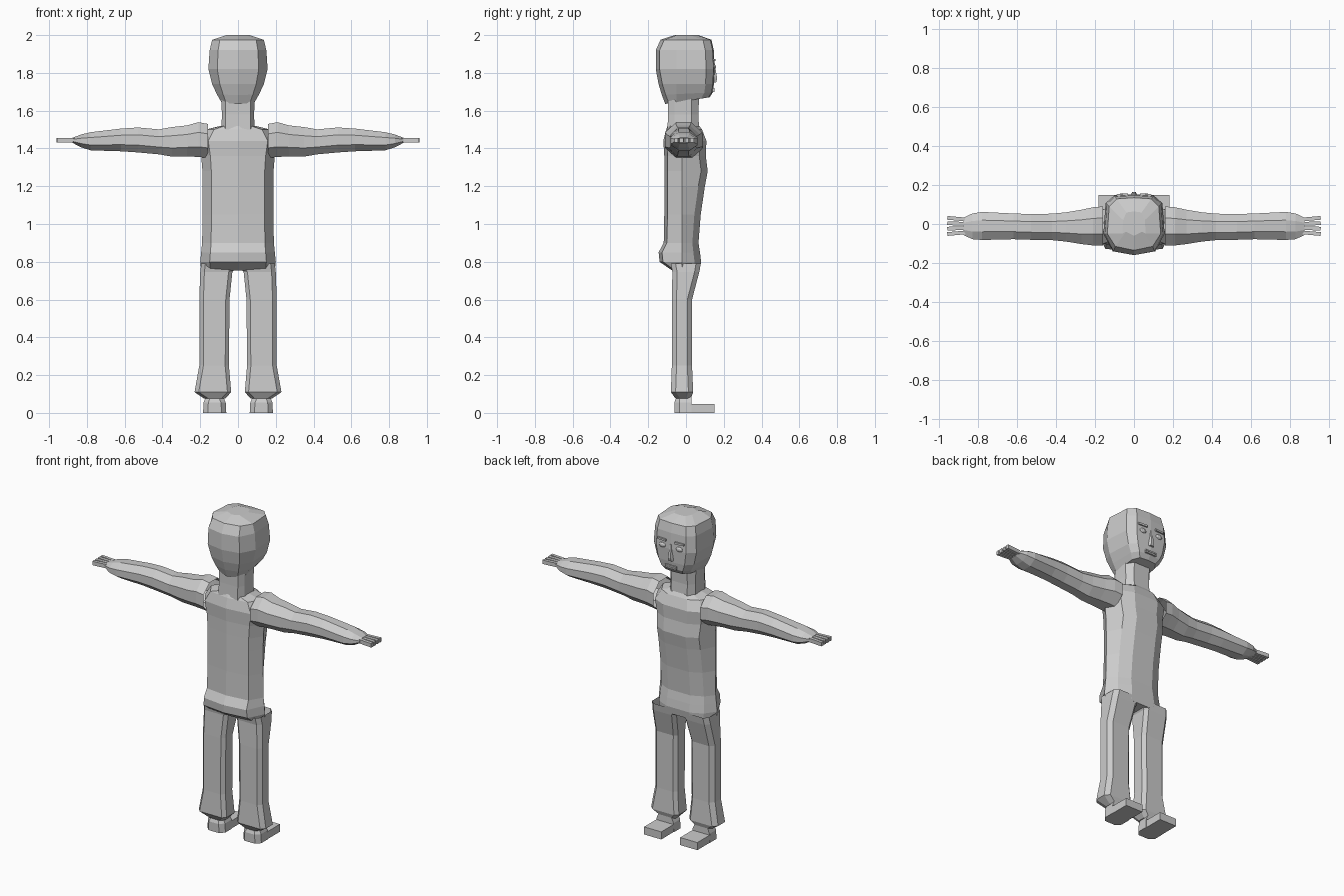
import bpy, bmesh
from math import pi, cos, sin
from mathutils import Matrix

if "Cube" in bpy.data.objects:
    bpy.data.objects.remove(bpy.data.objects["Cube"])


def finish(bm, name, mirror=False):
    bmesh.ops.recalc_face_normals(bm, faces=bm.faces)
    me = bpy.data.meshes.new(name)
    bm.to_mesh(me)
    bm.free()
    ob = bpy.data.objects.new(name, me)
    bpy.context.collection.objects.link(ob)
    if mirror:
        ob.modifiers.new("mirror", 'MIRROR').use_mirror_merge = False
    return ob


def loft(name, rings, caps=(True, True), mirror=False):
    bm = bmesh.new()
    vs = [[bm.verts.new(p) for p in r] for r in rings]
    n = len(vs[0])
    for a, b in zip(vs, vs[1:]):
        for i in range(n):
            j = (i + 1) % n
            bm.faces.new((a[i], a[j], b[j], b[i]))
    for use, r in zip(caps, (vs[0], vs[-1])):
        if use:
            bm.faces.new(r)
    return finish(bm, name, mirror)


def sym(half, z, tilt=0):
    # half outline runs from the back centre to the face-side centre
    pts = half + [(-x, y) for x, y in half[-2:0:-1]]
    return [(x, y, z + tilt * y) for x, y in pts]


def box(bm, c, s, rot=0):
    bmesh.ops.create_cube(bm, size=1, matrix=Matrix.Translation(c)
                          @ Matrix.Rotation(rot, 4, 'Z') @ Matrix.Diagonal((*s, 1)))


# Torso: z, half width, back y, front y
torso = [(.755, .195, -.075, .072), (.80, .20, -.14, .08), (.85, .195, -.145, .074),
         (.90, .19, -.118, .066), (1.05, .187, -.115, .078), (1.2, .187, -.115, .10),
         (1.28, .188, -.115, .115), (1.36, .195, -.115, .105), (1.44, .21, -.12, .108),
         (1.50, .17, -.105, .085), (1.52, .09, -.098, .07)]
rings = []
for z, w, yb, yf in torso:
    k = min(1, (yf - yb) / .2)
    rings.append(sym([(0, yb), (.75 * w, yb + .018 * k), (w, -.02),
                      (.77 * w, yf - .035 * k), (.4 * w, yf), (0, yf)], z))
loft("torso", rings, (True, False))

# Neck
loft("neck", [sym([(0, yb), (.065, yb), (w, yb + .035), (w, .03), (.055, yf), (0, yf)], z)
              for z, w, yb, yf in [(1.50, .088, -.098, .07), (1.58, .085, -.095, .065),
                                   (1.68, .09, -.095, .07)]], (False, False))

# Head: z, half width, back y, face y, tilt
head = [(1.652, .088, -.11, .125, .15), (1.69, .112, -.128, .142, .05),
        (1.74, .137, -.145, .148, 0), (1.82, .157, -.16, .152, 0),
        (1.92, .15, -.16, .147, 0), (1.975, .137, -.135, .135, 0), (2.0, .06, -.06, .065, 0)]
loft("head", [sym([(0, yb), (.7 * w, yb + .02), (w, -.05), (.93 * w, yf - .045),
                   (.65 * w, yf - .006), (0, yf)], z, t) for z, w, yb, yf, t in head])

# Arms: x, y centre, z centre, y radius, z radius
arm = [(.16, -.01, 1.44, .10, .09), (.21, -.012, 1.447, .098, .092), (.27, -.015, 1.44, .088, .082),
       (.35, -.015, 1.435, .075, .078), (.42, -.015, 1.435, .068, .066),
       (.53, -.015, 1.445, .066, .066), (.62, -.012, 1.445, .066, .06),
       (.78, -.01, 1.438, .072, .048), (.83, -.012, 1.44, .066, .034), (.875, -.012, 1.443, .045, .014)]
loft("arm", [[(x, yc + ry * cos(a), zc + rz * sin(a))
              for a in [pi / 8 + i * pi / 4 for i in range(8)]]
             for x, yc, zc, r1, r2 in arm for ry, rz in [(r1 / .924, r2 / .924)]],
     (False, True), True)

# Fingers
bm = bmesh.new()
for i in range(4):
    t = i - 1.5
    box(bm, (.913, -.01 + t * .025, 1.443), (.092, .019, .024), t * .06)
finish(bm, "fingers", True)

# Trouser legs: z, inner x, outer x, back y, front y
leg = [(.79, .0, .195, -.08, .078), (.745, .03, .2, -.072, .07), (.60, .045, .205, -.075, .032),
       (.25, .048, .205, -.075, .032), (.11, .036, .23, -.08, .038), (.075, .068, .178, -.055, .025)]
loft("leg", [[(a + .02, yb, z), (b - .022, yb, z), (b, yb + .025, z), (b, yf - .025, z),
              (b - .025, yf, z), (a + .02, yf, z), (a, yf - .02, z), (a, yb + .02, z)]
             for z, a, b, yb, yf in leg], (False, True), True)

# Ankles
loft("ankle", [[(a, -.035, z), (a + .025, yb, z), (b - .025, yb, z), (b, -.035, z),
                (b, .03, z), (a, .03, z)]
               for z, a, b, yb in [(.085, .078, .17, -.05), (.055, .065, .182, -.062),
                                   (0, .062, .185, -.062)]], (False, True), True)

# Shoes
bm = bmesh.new()
box(bm, (.124, .085, .0235), (.118, .13, .047))
finish(bm, "shoe", True)

# Eyes and brows
bm = bmesh.new()
bmesh.ops.create_uvsphere(bm, u_segments=10, v_segments=6, radius=1,
                          matrix=Matrix.Translation((.058, .146, 1.832)) @ Matrix.Diagonal((.024, .012, .015, 1)))
finish(bm, "eye", True)
bm = bmesh.new()
box(bm, (.06, .148, 1.868), (.06, .014, .012), -.08)
finish(bm, "brow", True)

# Nose and mouth
loft("nose", [[(-w, .145, z), (w, .145, z), (w * .5, y, z), (-w * .5, y, z)]
              for z, w, y in [(1.85, .008, .152), (1.77, .018, .165), (1.75, .02, .16)]])
bm = bmesh.new()
for z in (1.704, 1.715):
    box(bm, (0, .144, z), (.075, .016, .009))
finish(bm, "mouth")
